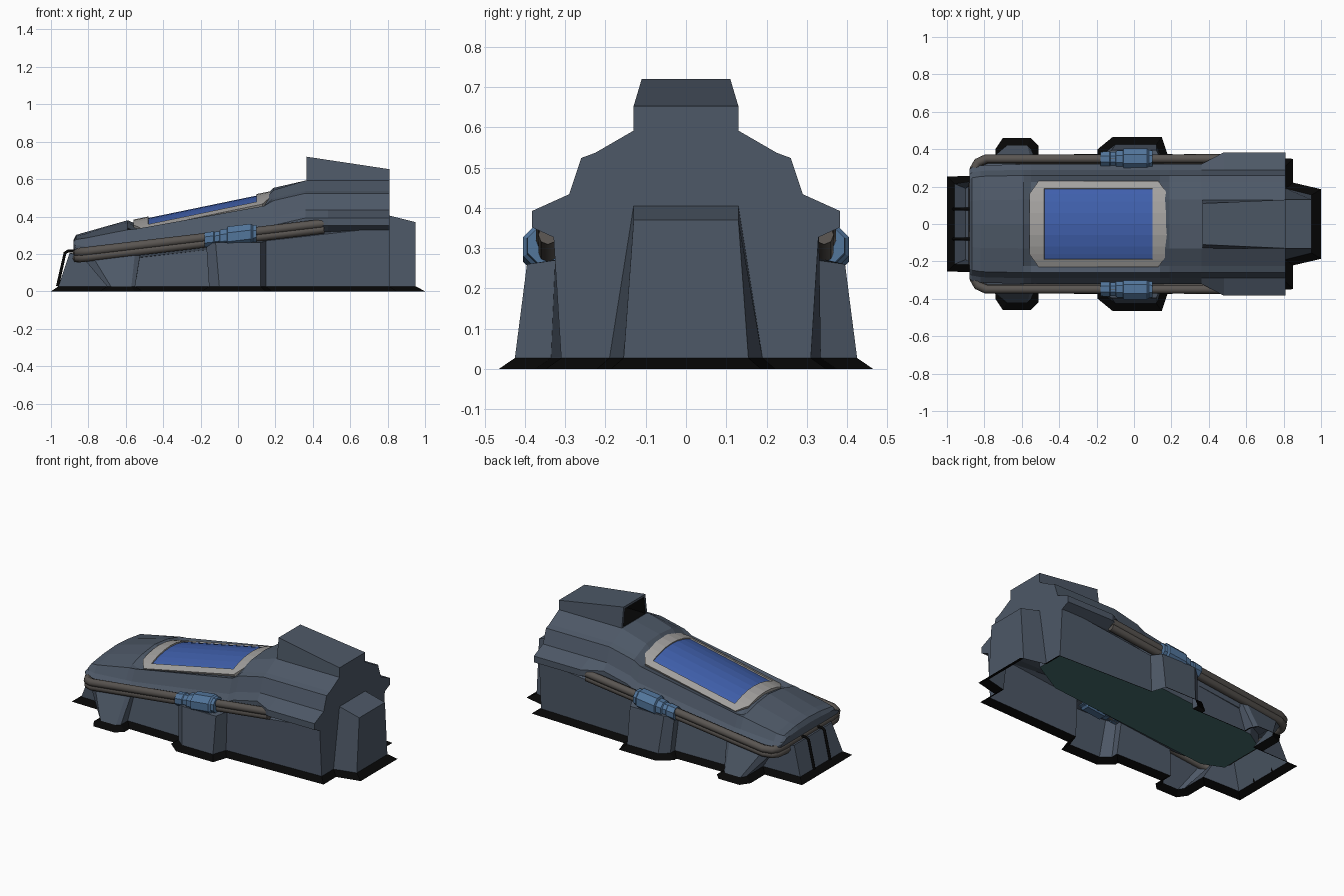
import bpy, bmesh, math
from mathutils import Vector

if "Cube" in bpy.data.objects:
    bpy.data.objects.remove(bpy.data.objects["Cube"])

def mat(name, c):
    m = bpy.data.materials.new(name)
    m.diffuse_color = (*c, 1)
    m.use_nodes = True
    m.node_tree.nodes["Principled BSDF"].inputs["Base Color"].default_value = m.diffuse_color
    return m

HULL = mat("slate", (0.075, 0.098, 0.135))
BLACK = mat("black", (0.002, 0.002, 0.002))
PIPE = mat("pipe_brown", (0.10, 0.09, 0.082))
BLUE = mat("glass_blue", (0.05, 0.115, 0.41))
STEEL = mat("steel_blue", (0.085, 0.18, 0.33))
TRIM = mat("trim_grey", (0.36, 0.35, 0.34))
TEAL = mat("teal", (0.06, 0.16, 0.16))

def make(name, verts, faces, *mats):
    me = bpy.data.meshes.new(name)
    me.from_pydata([tuple(v) for v in verts], [], faces)
    bm = bmesh.new()
    bm.from_mesh(me)
    bmesh.ops.remove_doubles(bm, verts=bm.verts, dist=1e-5)
    bmesh.ops.recalc_face_normals(bm, faces=bm.faces)
    bm.to_mesh(me)
    bm.free()
    ob = bpy.data.objects.new(name, me)
    bpy.context.collection.objects.link(ob)
    for m in mats:
        me.materials.append(m)
    return ob

def loft(name, rings, m, caps=True, extra=()):
    n = len(rings[0])
    verts = [v for r in rings for v in r]
    faces = [(i*n+j, i*n+(j+1) % n, (i+1)*n+(j+1) % n, (i+1)*n+j)
             for i in range(len(rings)-1) for j in range(n)]
    if caps:
        faces += [tuple(range(n)), tuple(range(len(verts)-n, len(verts)))]
    return make(name, verts, faces + list(extra), m)

def mirrored(half):
    return [tuple(p) for p in half] + [(p[0], -p[1], *p[2:]) for p in reversed(half)]

def tube(name, pts, r, m):
    cu = bpy.data.curves.new(name, 'CURVE')
    cu.dimensions = '3D'
    cu.bevel_depth, cu.bevel_resolution, cu.use_fill_caps = r, 2, True
    s = cu.splines.new('POLY')
    s.points.add(len(pts)-1)
    for p, q in zip(s.points, pts):
        p.co = (*q, 1)
    cu.materials.append(m)
    ob = bpy.data.objects.new(name, cu)
    bpy.context.collection.objects.link(ob)

# upper hull: one faceted profile lofted along x (x, top z, depth, width, flare, recess, crown)
stations = [(-0.845, 0.275, 0.24, 0.94, 0, 0.03, .02), (-0.878, 0.288, 0.10, 0.94, 0, 0, .02),
            (-0.865, 0.302, 0.36, 0.95, 0, 0, .02), (-0.82, 0.315, 0.46, 0.98, 0, 0, .02),
            (-0.59, 0.38, 0.75, 1, 0, 0, .02), (-0.55, 0.385, 0.77, 1, 0, .022, .02),
            (0.14, 0.525, 1, 1, 0, .018, .02), (0.19, 0.553, 1, 1, 0, 0, .012),
            (0.36, 0.592, 1, 1, 0, 0, 0), (0.48, 0.592, 1, 1, .063, 0, 0), (0.81, 0.592, 1, 1, .063, 0, 0)]
rings = []
for x, t, d, w, f, r, c in stations[2:]:
    half = [(0.13, -c*d-r), (0.225, -.055*d-r), (0.26, -.068*d), (0.29, -.158*d),
            (0.32+f, -.2*d), (0.32+f, -.24*d), (0.31+f*.2, -.268*d), (0.24, -.29*d)]
    rings.append([(x, 0, t-r)] + mirrored([(x, y*w, t+z) for y, z in half]))
# blunt pointed nose
rings.insert(0, [(-.88, y*.96, .25+(z-.25)*.45) for x, y, z in rings[0]])
loft("upper_hull", rings, HULL)

# skirt outline, half: bottom x, bottom y, top x, top y, top z
skirt = [(-.96, .215, -.90, .19, .205), (-.70, .22, -.80, .24, .175), (-.70, .39, -.83, .31, .18),
         (-.68, .42, -.78, .335, .19), (-.57, .42, -.55, .34, .215), (-.55, .40, -.52, .33, .215),
         (-.55, .33, -.52, .30, .21), (-.155, .335, -.165, .305, .25), (-.155, .38, -.17, .36, .255),
         (-.10, .425, -.12, .395, .26), (.12, .425, .12, .395, .26), (.15, .335, .15, .325, .27),
         (.81, .31, .81, .33, .345), (.81, .19, .81, .13, .405), (.95, .155, .95, .13, .37)]
loop = [tuple(p) for p in skirt] + [(a, -b, x, -y, z) for a, b, x, y, z in reversed(skirt)]
n, h = len(loop), len(skirt)
low = [(a, b, .027) for a, b, *_ in loop]
top = [tuple(p[2:]) for p in loop]
inner = []
for x, y, z in top:
    wide = abs(y) > .2
    inner.append((x, math.copysign(.27, y) if wide else y, z + (.02 if wide else 0)))
loft("skirt", [low, top, inner], HULL, False,
     [(n+h-2, n+h-1, n+h, n+h+1), (n, n+1, 2*n-2, 2*n-1)])

# black rubber rim flaring out to the ground
rim = []
for i in range(n):
    a, b, c = (Vector(low[(i+k) % n][:2]) for k in (-1, 0, 1))
    e, g = (b-a).normalized(), (c-b).normalized()
    n1, n2 = Vector((-e.y, e.x)), Vector((-g.y, g.x))
    o = b + .04*(n1+n2)/max(.5, 1+n1.dot(n2))
    rim.append((-1 if o.x < -.95 else 1 if o.x > .95 else o.x, o.y, 0))
loft("rubber_rim", [rim, low], BLACK, False)

# sloping keel with a teal underside
keel = mirrored([(-.80, .15), (-.68, .22), (.40, .22), (.60, .12)])
kz = lambda x: .095 + .09*(x+.8)
k = loft("keel", [[(x, y, kz(x)) for x, y in keel], [(x, y, kz(x)+.11) for x, y in keel]], HULL)
k.data.materials.append(TEAL)
for p in k.data.polygons:
    if p.normal.z < -.8:
        p.material_index = 1

# roof intake with a dark open mouth
mouth = [(.365, -.13, .58), (.365, .13, .58), (.365, .11, .72), (.365, -.11, .72)]
lip = [(.365, -.112, .595), (.365, .112, .595), (.365, .096, .705), (.365, -.096, .705)]
back = [(.81, -.13, .58), (.81, .13, .58), (.81, .13, .653), (.81, -.13, .653)]
deep = [(x+.2, y, z*.8+.12) for x, y, z in lip]
intake = loft("roof_intake", [back, mouth, lip, deep], HULL)
intake.data.materials.append(BLACK)
for p in intake.data.polygons:
    if .4 < p.center.x < .57:
        p.material_index = 1

# canopy: curved glass and a raised frame
def canopy(name, xs, ys, lift, m, hole=False):
    verts, faces = [], []
    for i, x in enumerate(xs):
        for y in ys:
            xx = x
            if hole and i in (0, len(xs)-1):
                xx += (1 if i == 0 else -1)*.05*max(0, (abs(y)-.16)/.07)
            verts.append((xx, y, .392 + .207*(xx+.48) - .06*(y/.23)**2 + lift))
    c = len(ys)
    for i in range(len(xs)-1):
        for j in range(c-1):
            if not (hole and i == 1 and 0 < j < c-2):
                faces.append((i*c+j, i*c+j+1, (i+1)*c+j+1, (i+1)*c+j))
    ob = make(name, verts, faces, m)
    if sum(p.normal.z for p in ob.data.polygons) < 0:
        ob.data.flip_normals()
    so = ob.modifiers.new("thickness", 'SOLIDIFY')
    so.thickness, so.offset = .025, -1
ys = [-.19, -.16, -.12, -.06, 0, .06, .12, .16, .19]
canopy("canopy_glass", [-.49, .11], ys, 0, BLUE)
canopy("canopy_frame", [-.56, -.48, .10, .18], [-.23] + ys + [.23], .008, TRIM, True)

# twin pipes wrapping round the nose
pz = lambda x: .19 + .118*(x+.87)
for tag, dy, dz in (("upper", -.014, .016), ("lower", .008, -.014)):
    path = mirrored([(.46, .335), (-.79, .335), (-.835, .315), (-.855, .28), (-.86, .2)])
    tube("pipe_" + tag, [(x, y+math.copysign(dy, y), pz(x)+dz) for x, y in path], .024, PIPE)

# faceted pipe couplings on both sides
profile = [(-.18, .042), (-.13, .044), (-.125, .040), (-.10, .040), (-.095, .048), (-.06, .050),
           (-.055, .062), (.07, .062), (.08, .052), (.10, .050)]
for side in (-1, 1):
    rs = [[(x, side*.347 + r*math.cos(a), pz(x)+.003 + r*math.sin(a))
           for a in (math.pi*(j+.5)/4 for j in range(8))] for x, r in profile]
    loft("pipe_coupling", rs, STEEL)

# thin guard rods over the front
for y in (-.08, .08):
    tube("guard_rod", [(-.965, y, .027), (-.925, y, .205), (-.91, y, .215), (-.85, y, .215)], .008, BLACK)
